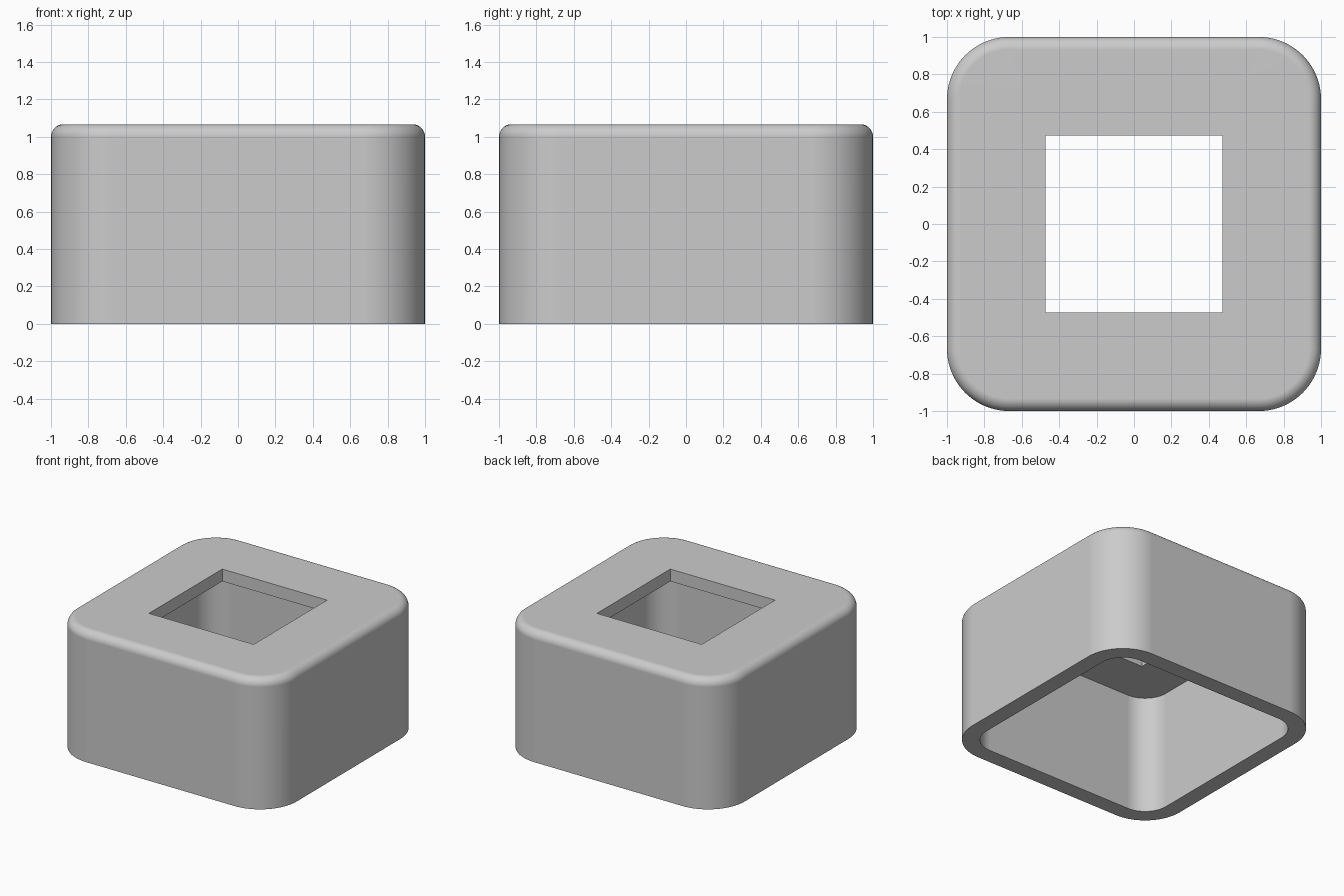
import bpy, bmesh
from math import sin, cos, pi, radians

cube = bpy.data.objects.get("Cube")
if cube:
    bpy.data.objects.remove(cube, do_unlink=True)

UNIT = 1 / 15              # the part is 30 units wide
HEIGHT = 16 * UNIT
WALL = 2 * UNIT            # side wall thickness
PLATE = 1.5 * UNIT         # top plate thickness
RADIUS = 5 * UNIT          # vertical corner radius
FILLET = UNIT              # rounded top rim
HOLE = 7.1 * UNIT          # half width of the square opening
CORNER_STEPS, FILLET_STEPS = 20, 10
SIGNS = [(1, 1), (-1, 1), (-1, -1), (1, -1)]

bm = bmesh.new()


def rounded_loop(inset, z):
    """Rounded square ring, offset inward from the outer wall."""
    r, c = RADIUS - inset, 1 - RADIUS
    loop = []
    for k, (sx, sy) in enumerate(SIGNS):
        for i in range(CORNER_STEPS + 1):
            a = (k + i / CORNER_STEPS) * pi / 2
            loop.append(bm.verts.new((sx * c + r * cos(a), sy * c + r * sin(a), z)))
    return loop


def square_loop(half, z):
    """Sharp square ring, each corner repeated to match a rounded ring."""
    loop = []
    for sx, sy in SIGNS:
        loop += [bm.verts.new((sx * half, sy * half, z))] * (CORNER_STEPS + 1)
    return loop


def bridge(lower, upper):
    n = len(lower)
    for i in range(n):
        j = (i + 1) % n
        corners = list(dict.fromkeys((lower[i], lower[j], upper[j], upper[i])))
        if len(corners) > 2:
            bm.faces.new(corners)


# Outer wall and rounded rim
loops = [rounded_loop(0, 0)]
for i in range(FILLET_STEPS + 1):
    a = i / FILLET_STEPS * pi / 2
    loops.append(rounded_loop(FILLET * (1 - cos(a)), HEIGHT - FILLET * (1 - sin(a))))
# Square opening through the top plate
loops += [square_loop(HOLE, HEIGHT), square_loop(HOLE, HEIGHT - PLATE)]
# Hollow inside, open at the bottom
loops += [rounded_loop(WALL, HEIGHT - PLATE), rounded_loop(WALL, 0)]
for lower, upper in zip(loops, loops[1:] + loops[:1]):
    bridge(lower, upper)
bmesh.ops.recalc_face_normals(bm, faces=bm.faces)

mesh = bpy.data.meshes.new("housing")
bm.to_mesh(mesh)
bm.free()
housing = bpy.data.objects.new("housing", mesh)
bpy.context.collection.objects.link(housing)

# Plain grey material
grey = bpy.data.materials.new("light grey")
grey.use_nodes = True
color = (0.6, 0.6, 0.6, 1)
grey.diffuse_color = color
grey.node_tree.nodes["Principled BSDF"].inputs["Base Color"].default_value = color
mesh.materials.append(grey)

# Smooth curves, flat faces
bpy.ops.object.select_all(action='DESELECT')
housing.select_set(True)
bpy.context.view_layer.objects.active = housing
bpy.ops.object.shade_smooth_by_angle(angle=radians(30))
weighted = housing.modifiers.new("flat_face_normals", 'WEIGHTED_NORMAL')
weighted.keep_sharp = True
